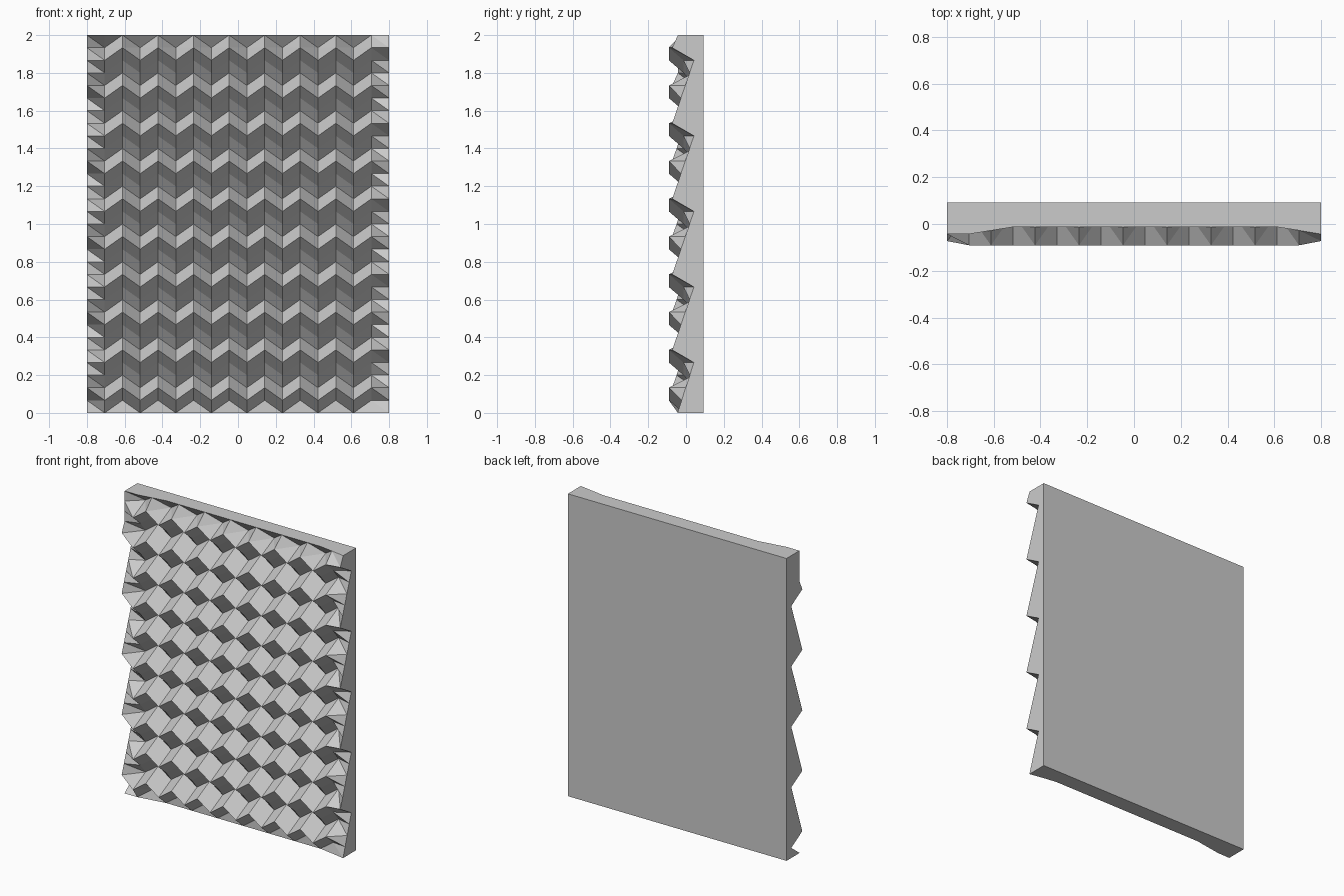
import bpy, bmesh

if "Cube" in bpy.data.objects:
    bpy.data.objects.remove(bpy.data.objects["Cube"])

COLS, ROWS = 17, 30            # relief grid: 17 x 30 cells
W, H, BACK = 1.6, 2.0, 0.092
PEAK, SHELF, DEEP = -0.091, -0.013, 0.042


def lerp_profile(points, t):
    """Piecewise-linear lookup in a sorted list of (t, value)."""
    for (a, va), (b, vb) in zip(points, points[1:]):
        if a <= t <= b:
            return va + (vb - va) * (t - a) / (b - a)
    return points[-1][1]


def saw_edge(first_valley):
    """Side edge profile: long ramps with a short undercut every six rows."""
    pts = [(0, -0.045)]
    for r in range(first_valley, ROWS, 6):
        pts += [(r, 0.042), (r + 1, -0.073)]
    return pts


left_edge = saw_edge(1)
left_edge = [p for p in left_edge if p[0] < 27] + [(27, -0.043), (30, -0.043)]
right_edge = saw_edge(4) + [(30, -0.043)]
end_edge = [(0, -0.043), (1, -0.043), (3, SHELF), (15, SHELF), (17, -0.042)]


def depth(i, j):
    if i == 0:
        return lerp_profile(left_edge, j)
    if i == COLS:
        return lerp_profile(right_edge, j)
    if j in (0, ROWS):
        return lerp_profile(end_edge, i)
    phase = (j + (i % 2)) % 3          # odd columns sit one row lower
    return (DEEP, SHELF, PEAK)[phase]


bm = bmesh.new()
grid = [[bm.verts.new((-W / 2 + W * i / COLS, depth(i, j), H * j / ROWS))
         for j in range(ROWS + 1)] for i in range(COLS + 1)]

# Zigzag front relief, diagonals following the chevrons
for i in range(COLS):
    for j in range(ROWS):
        a, b = grid[i][j], grid[i + 1][j]
        c, d = grid[i + 1][j + 1], grid[i][j + 1]
        if i % 2 == 0:
            tris = ((a, b, d), (b, c, d))
        else:
            tris = ((a, b, c), (a, c, d))
        for t in tris:
            bm.faces.new(t)

# Flat slab sides and back
bl, br, tr, tl = [bm.verts.new((x, BACK, z)) for x, z in
                  ((-W / 2, 0), (W / 2, 0), (W / 2, H), (-W / 2, H))]
bm.faces.new((bl, tl, tr, br))
bm.faces.new([col[0] for col in grid] + [br, bl])
bm.faces.new([col[-1] for col in grid] + [tr, tl])
bm.faces.new(grid[0] + [tl, bl])
bm.faces.new(grid[-1] + [tr, br])
bmesh.ops.recalc_face_normals(bm, faces=bm.faces[:])

mesh = bpy.data.meshes.new("relief_panel")
bm.to_mesh(mesh)
bm.free()
bpy.context.collection.objects.link(bpy.data.objects.new("relief_panel", mesh))
